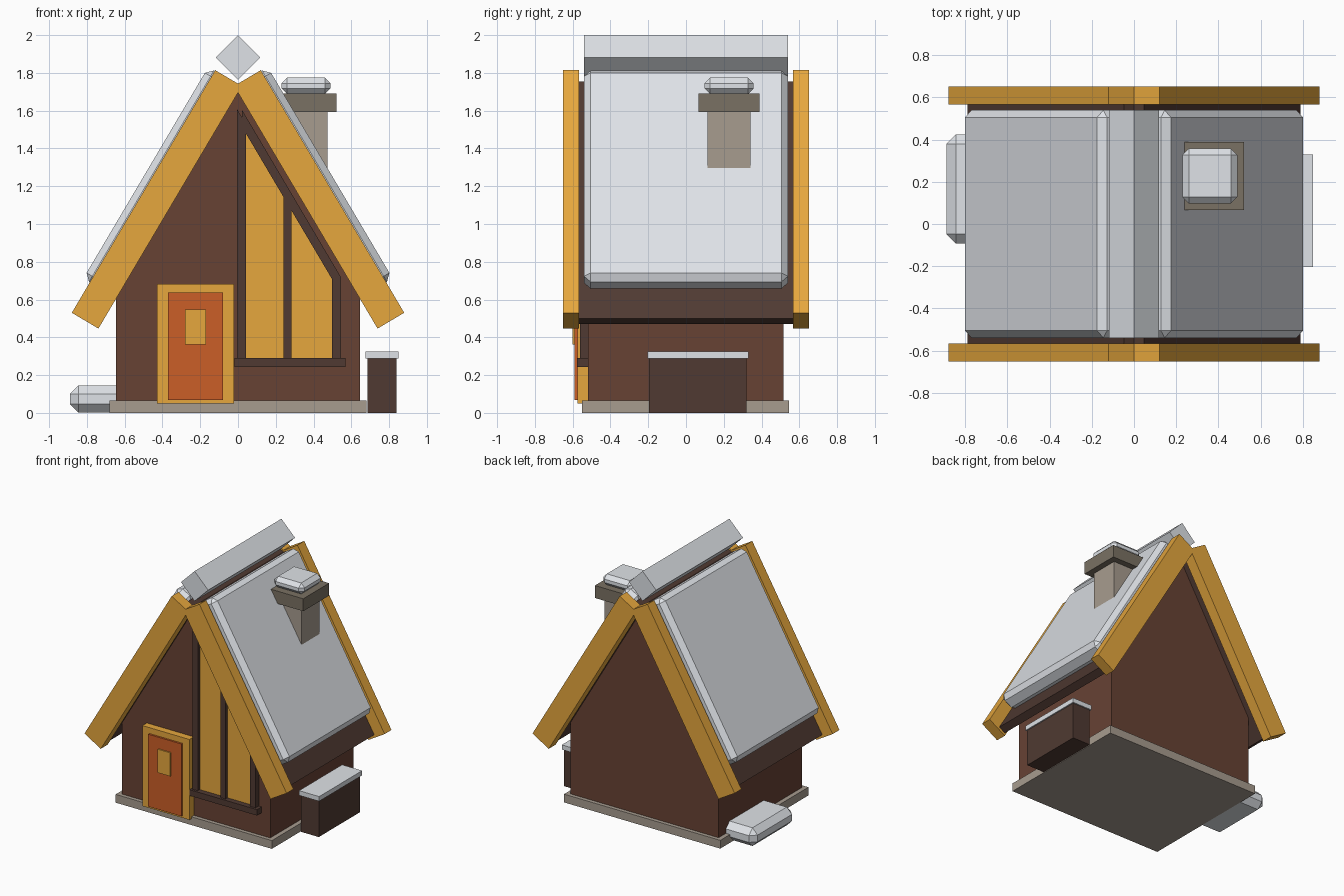
import bpy, bmesh
from math import radians, sin, cos

cube = bpy.data.objects.get("Cube")
if cube:
    bpy.data.objects.remove(cube, do_unlink=True)


def material(name, rgb):
    mat = bpy.data.materials.new(name)
    mat.use_nodes = True
    mat.diffuse_color = (*rgb, 1)
    mat.node_tree.nodes["Principled BSDF"].inputs["Base Color"].default_value = (*rgb, 1)
    return mat


snow = material("snow", (0.80, 0.83, 0.87))
amber = material("amber_wood", (0.79, 0.386, 0.047))
wall_brown = material("wall_brown", (0.136, 0.054, 0.034))
dark_wood = material("dark_wood", (0.08, 0.042, 0.032))
door_red = material("door_red", (0.597, 0.112, 0.02))
stone = material("stone", (0.386, 0.332, 0.275))
dark_stone = material("dark_stone", (0.195, 0.165, 0.125))


def prism(name, profile, y0, y1, mat, bevel=0):
    """Extrude an x-z outline from y0 to y1, optionally chamfering every edge."""
    bm = bmesh.new()
    face = bm.faces.new([bm.verts.new((x, y0, z)) for x, z in profile])
    new = bmesh.ops.extrude_face_region(bm, geom=[face])["geom"]
    bmesh.ops.translate(bm, vec=(0, y1 - y0, 0),
                        verts=[v for v in new if isinstance(v, bmesh.types.BMVert)])
    bmesh.ops.recalc_face_normals(bm, faces=bm.faces)
    if bevel:
        bmesh.ops.bevel(bm, geom=bm.edges[:], offset=bevel, segments=1,
                        profile=0.5, affect='EDGES')
    mesh = bpy.data.meshes.new(name)
    bm.to_mesh(mesh)
    bm.free()
    mesh.materials.append(mat)
    obj = bpy.data.objects.new(name, mesh)
    bpy.context.collection.objects.link(obj)
    return obj


def box(name, x, y, z, mat, bevel=0):
    outline = [(x[0], z[0]), (x[1], z[0]), (x[1], z[1]), (x[0], z[1])]
    return prism(name, outline, y[0], y[1], mat, bevel)


# Roof frame: distance s up the slope and n outward, from the lower board corner
PITCH = radians(59.4)
SLOPE = sin(PITCH) / cos(PITCH)


def on_slope(side, s, n):
    x = 0.88 - s * cos(PITCH) + n * sin(PITCH)
    z = 0.53 + s * sin(PITCH) + n * cos(PITCH)
    return side * x, z


def roof_plank(name, side, s, n, y, mat, bevel=0):
    outline = [on_slope(side, s[i], n[j]) for i, j in ((0, 0), (1, 0), (1, 1), (0, 1))]
    prism(name, outline, y[0], y[1], mat, bevel)


# House body
box("foundation", (-0.68, 0.68), (-0.55, 0.545), (0, 0.065), stone)
apex, half = 1.73, 0.645
eave = apex - half * SLOPE
prism("house_walls", [(-half, 0.06), (half, 0.06), (half, eave), (0, apex), (-half, eave)],
      -0.52, 0.515, wall_brown)

# Roof, mirrored to both sides
for side, label in ((1, "left"), (-1, "right")):
    roof_plank(label + "_roof_slab", side, (0.02, 1.479), (-0.153, -0.093),
               (-0.57, 0.57), dark_wood)
    roof_plank(label + "_roof_snow", side, (0.187, 1.487), (-0.10, 0.04),
               (-0.54, 0.54), snow, 0.035)
    for y, end in (((-0.652, -0.567), "front"), ((0.567, 0.652), "back")):
        roof_plank(f"{label}_{end}_gable_board", side, (0, 1.492), (-0.164, 0), y, amber)

r, mid = 0.118, 1.882
prism("ridge_snow", [(0, mid - r), (r, mid), (0, mid + r), (-r, mid)], -0.54, 0.54, snow)

# Chimney
cx, cy = 0.36, 0.228


def chimney_block(name, radius, z, mat, bevel=0):
    box(name, (cx - radius, cx + radius), (cy - radius, cy + radius), z, mat, bevel)


chimney_block("chimney_stack", 0.113, (1.05, 1.6), stone)
chimney_block("chimney_cap", 0.161, (1.592, 1.69), dark_stone)
chimney_block("chimney_snow", 0.13, (1.688, 1.775), snow, 0.03)

# Door
box("door_frame", (-0.43, -0.02), (-0.575, -0.5), (0.05, 0.683), amber)
box("door_panel", (-0.37, -0.08), (-0.59, -0.55), (0.068, 0.637), door_red)
box("door_window", (-0.28, -0.17), (-0.6, -0.58), (0.362, 0.547), amber)


# Gable window: pieces whose tops follow the roof pitch
def sloped_piece(name, x0, x1, bottom, top, front, mat):
    outline = [(x0, bottom), (x1, bottom), (x1, top - SLOPE * x1), (x0, top - SLOPE * x0)]
    prism(name, outline, front, -0.5, mat)


sloped_piece("window_glass", 0.02, 0.52, 0.27, 1.57, -0.535, amber)
for i, (x0, x1) in enumerate(((-0.004, 0.042), (0.241, 0.283), (0.497, 0.545))):
    sloped_piece(f"window_post_{i + 1}", x0, x1, 0.27, 1.60, -0.56, dark_wood)
x0, x1 = 0.02, 0.545
prism("window_top_beam", [(x, t - SLOPE * x) for x, t in
                          ((x0, 1.55), (x1, 1.55), (x1, 1.64), (x0, 1.64))],
      -0.565, -0.5, dark_wood)
box("window_sill", (-0.018, 0.57), (-0.578, -0.5), (0.243, 0.29), dark_wood)

# Side bin with snow on top, and a snow drift on the other side
box("side_bin", (0.685, 0.84), (-0.195, 0.32), (0, 0.29), dark_wood)
box("side_bin_snow", (0.675, 0.85), (-0.205, 0.33), (0.288, 0.325), snow)
box("snow_drift", (-0.89, -0.58), (-0.092, 0.425), (0.002, 0.145), snow, 0.045)
